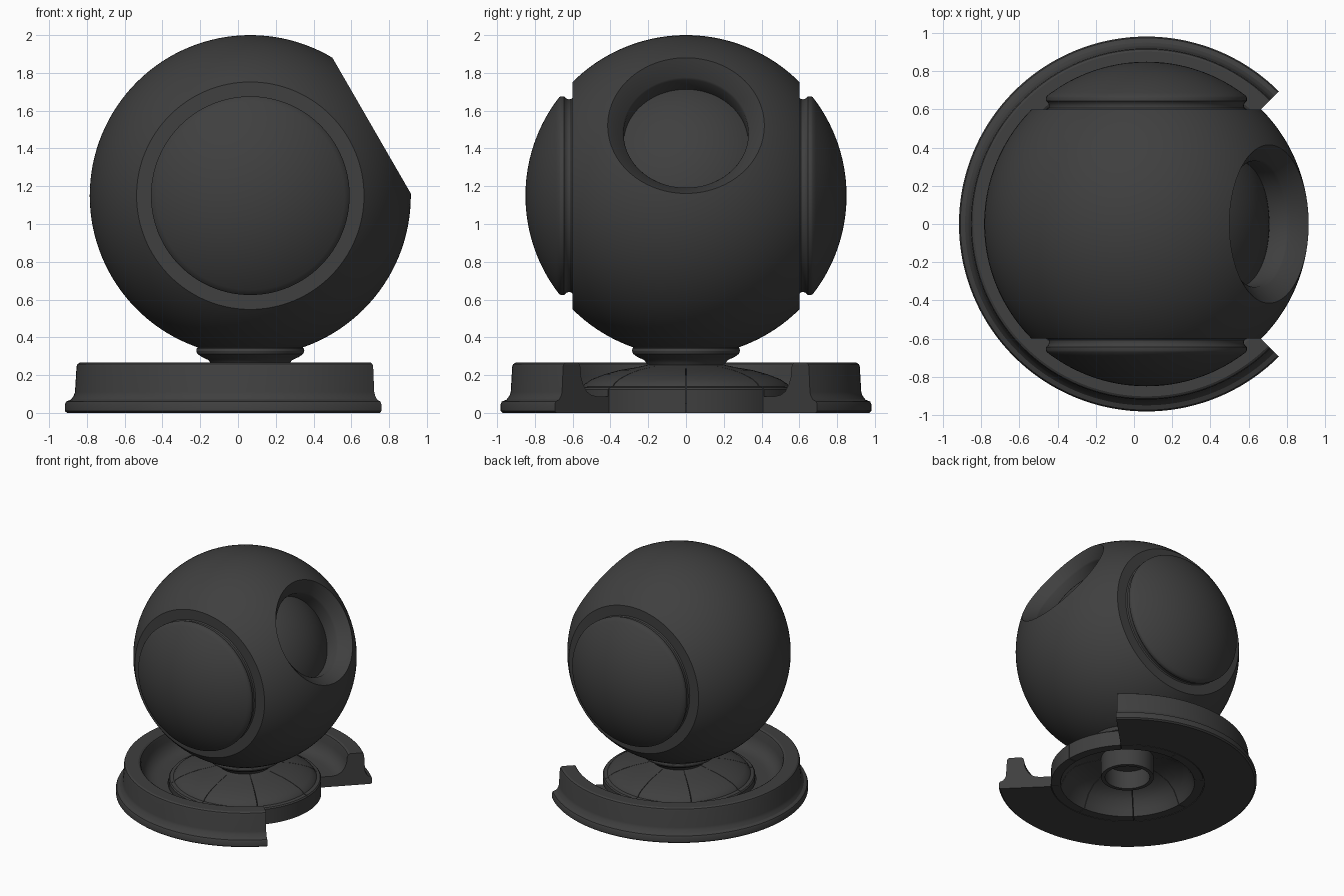
import bpy, bmesh, math
from math import sin, cos, radians, sqrt
from mathutils import Matrix

if "Cube" in bpy.data.objects:
    bpy.data.objects.remove(bpy.data.objects["Cube"])

CX, CZ, R = 0.065, 1.15, 0.85      # ball centre and radius

mat = bpy.data.materials.new("dark_grey")
mat.diffuse_color = (0.05, 0.05, 0.05, 1)
mat.use_nodes = True
mat.node_tree.nodes["Principled BSDF"].inputs["Base Color"].default_value = mat.diffuse_color


def arc(radius, a0, a1, n):
    """Points (r, h) on a circle about the origin, angle measured from the axis."""
    return [(radius * sin(a0 + (a1 - a0) * i / n), radius * cos(a0 + (a1 - a0) * i / n))
            for i in range(n + 1)]


def lathe(name, profile, a0=0, a1=360, steps=128, matrix=None, closed=False):
    """Revolve an (r, h) profile about z; partial sweeps get end faces."""
    full = a1 - a0 >= 360
    bm = bmesh.new()
    rows = []
    for i in range(steps if full else steps + 1):
        a = radians(a0 + (a1 - a0) * i / steps)
        rows.append([bm.verts.new((r * cos(a), r * sin(a), h)) for r, h in profile])
    n = len(profile)
    for i in range(steps):
        p, q = rows[i], rows[(i + 1) % len(rows)]
        for j in range(n if closed else n - 1):
            k = (j + 1) % n
            bm.faces.new((p[j], p[k], q[k], q[j]))
    if not full:
        bm.faces.new(rows[0])
        bm.faces.new(rows[-1])
    bmesh.ops.remove_doubles(bm, verts=bm.verts, dist=1e-5)
    bmesh.ops.recalc_face_normals(bm, faces=bm.faces)
    bm.transform(matrix or Matrix.Translation((CX, 0, 0)))
    me = bpy.data.meshes.new(name)
    bm.to_mesh(me)
    bm.free()
    me.materials.append(mat)
    ob = bpy.data.objects.new(name, me)
    bpy.context.collection.objects.link(ob)
    return ob


def activate(ob):
    bpy.ops.object.select_all(action='DESELECT')
    ob.select_set(True)
    bpy.context.view_layer.objects.active = ob


centre = Matrix.Translation((CX, 0, CZ))

# Ball with a raised disc cap on both sides, revolved about the y axis
half = arc(R, 0, math.asin(0.522 / R), 20)
half[0] = (0, R)
half += [(0.526, 0.662), (0.526, 0.645), (0.515, 0.635), (0.51, 0.62), (0.512, 0.608), (0.52, 0.6)]
half += arc(R, math.acos(0.6 / R), math.pi / 2, 24)
profile = half + [(r, -h) for r, h in reversed(half[:-1])]
ball = lathe("ball", profile, matrix=centre @ Matrix.Rotation(radians(90), 4, 'X'))

# Round window: bevelled rim, short wall, inner sphere behind it
inner = sqrt(0.33 ** 2 + 0.554 ** 2)
win = arc(inner, 0, math.asin(0.33 / inner), 14)
win[0] = (0, inner)
win += [(0.33, 0.655), (0.337, 0.668), (0.415, 0.742), (0.55, 0.87), (0, 1.0)]
cutter = lathe("window_cutter", win, steps=96,
               matrix=centre @ Matrix.Rotation(radians(60), 4, 'Y'))
cutter.hide_render = True
mod = ball.modifiers.new("window", 'BOOLEAN')
mod.operation = 'DIFFERENCE'
mod.solver = 'EXACT'
mod.object = cutter
activate(ball)
bpy.ops.object.modifier_apply(modifier=mod.name)
bpy.data.objects.remove(cutter)

# Collar under the ball and hollow stem
lathe("neck", [(0, 0.35), (0.272, 0.352), (0.283, 0.342), (0.286, 0.328), (0.28, 0.312), (0.255, 0.295),
               (0.222, 0.28), (0.21, 0.265), (0.2, 0.25), (0.2, 0.05), (0.17, 0.05),
               (0.17, 0.2), (0, 0.2)], steps=96)

# Domed foot made of eight hollow panels with thin seams
foot = [(0.58, 0), (0.58, 0.125), (0.572, 0.135), (0.545, 0.14), (0.535, 0.155), (0.50, 0.178),
        (0.43, 0.205), (0.35, 0.227), (0.27, 0.24), (0.2, 0.255), (0.2, 0.215), (0.3, 0.2),
        (0.4, 0.165), (0.46, 0.11), (0.49, 0.05), (0.51, 0.0)]
for i in range(8):
    lathe("foot_panel", foot, i * 45 + 0.25, i * 45 + 44.75, 16, closed=True)

# Open base ring covering 270 degrees
ring = [(0.585, 0), (0.97, 0), (0.982, 0.01), (0.982, 0.045), (0.975, 0.06), (0.95, 0.07),
        (0.935, 0.09), (0.928, 0.11), (0.92, 0.245), (0.915, 0.258), (0.903, 0.266),
        (0.81, 0.266), (0.797, 0.258), (0.79, 0.24), (0.785, 0.19), (0.77, 0.15),
        (0.745, 0.115), (0.71, 0.095), (0.67, 0.088), (0.585, 0.088)]
lathe("base_ring", ring, 45, 315, 108, closed=True)

# Smooth shading with sharp rims
for ob in list(bpy.context.collection.objects):
    activate(ob)
    bpy.ops.object.shade_smooth_by_angle(angle=radians(30))
